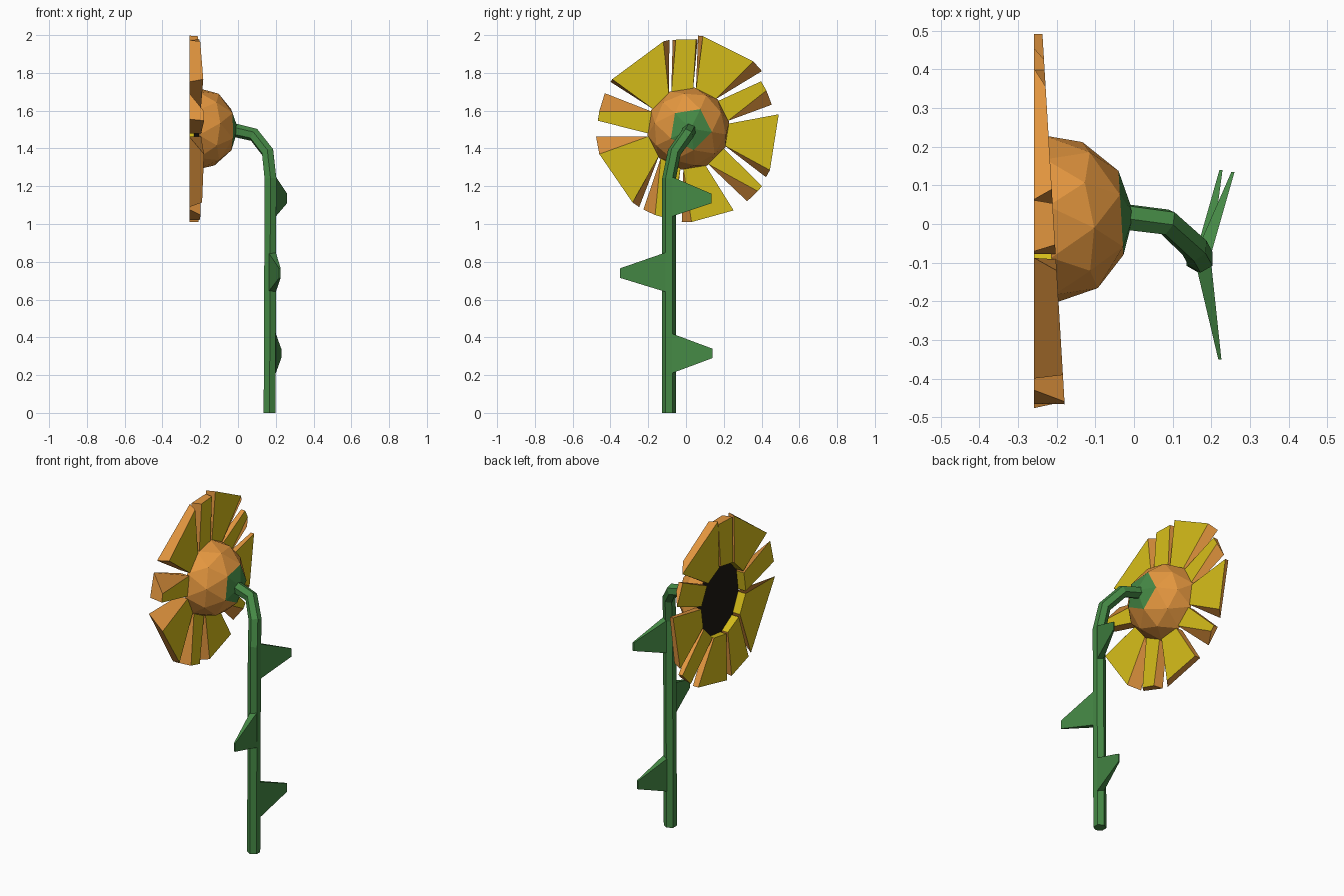
import bpy, bmesh
from math import radians, sin, cos
from mathutils import Matrix

if "Cube" in bpy.data.objects:
    bpy.data.objects.remove(bpy.data.objects["Cube"])


def material(name, r, g, b):
    m = bpy.data.materials.new(name)
    m.diffuse_color = (r, g, b, 1)
    m.use_nodes = True
    m.node_tree.nodes["Principled BSDF"].inputs["Base Color"].default_value = m.diffuse_color
    return m


GREEN = material("green", 0.06, 0.25, 0.06)
ORANGE = material("orange", 0.78, 0.31, 0.05)
YELLOW = material("yellow", 0.66, 0.50, 0.01)
DARK = material("dark", 0.012, 0.009, 0.006)

CX, CY, CZ, R = -0.22, 0.012, 1.505, 0.22
PHASE, TILT = 9, 0.06


def finish(bm, name, mats):
    bmesh.ops.recalc_face_normals(bm, faces=bm.faces[:])
    me = bpy.data.meshes.new(name)
    bm.to_mesh(me)
    bm.free()
    for m in mats:
        me.materials.append(m)
    ob = bpy.data.objects.new(name, me)
    bpy.context.collection.objects.link(ob)
    return ob


def wedge(bm, a, b):
    """Solid between two matching quads; returns end faces and side faces."""
    va = [bm.verts.new(p) for p in a]
    vb = [bm.verts.new(p) for p in b]
    ends = [bm.faces.new(va), bm.faces.new(vb)]
    sides = [bm.faces.new((va[i], va[(i + 1) % 4], vb[(i + 1) % 4], vb[i])) for i in range(4)]
    return ends, sides


# Flower head: half icosphere facing +x, green cap at the pole, dark seed disc
bm = bmesh.new()
bmesh.ops.create_icosphere(bm, subdivisions=2, radius=R)
bmesh.ops.delete(bm, geom=[v for v in bm.verts if v.co.z < -0.01], context='VERTS')
pole = max(bm.verts, key=lambda v: v.co.z)
for f in bm.faces:
    f.material_index = 1 if pole in f.verts else 0
rim = [e for e in bm.edges if e.is_boundary]
for f in bmesh.ops.contextual_create(bm, geom=rim)["faces"]:
    f.material_index = 2
bm.transform(Matrix.Translation((CX, CY, CZ)) @ Matrix.Rotation(TILT * -1 + 2 * TILT, 4, 'Z')
             @ Matrix.Rotation(radians(90), 4, 'Y') @ Matrix.Rotation(radians(PHASE), 4, 'Z'))
finish(bm, "flower_head", [ORANGE, GREEN, DARK])


# Petals: one flat wedge per rim edge, yellow faces and slanted orange sides
def polar(deg, r, back):
    y, z = r * sin(radians(90 - deg)), r * sin(radians(deg))
    x = -0.208 - TILT * y if back else -0.258
    return (x, CY + y, CZ + z)


# back outer angles, front outer angles, outer radius
petals = [
    (26, 33, 16, 33, 0.46),
    (46, 81, 38, 84, 0.495),
    (85, 98, 84, 100, 0.475),
    (106, 147, 102, 149, 0.48),
    (169, 175, 157, 174, 0.48),
    (196, 233, 185, 238, 0.49),
    (249, 260, 241, 261, 0.49),
    (272, 299, 266, 299, 0.495),
    (318, 322, 309, 322, 0.495),
    (333, 369, 328, 369, 0.485),
]
bm = bmesh.new()
for i, (b0, b1, f0, f1, r) in enumerate(petals):
    in0 = PHASE + 36 * i + 2
    in1 = in0 + 32

    def quad(a0, a1, back):
        return [polar(in0, 0.213, back), polar(a0, r, back), polar(a1, r, back), polar(in1, 0.213, back)]

    ends, sides = wedge(bm, quad(b0, b1, True), quad(f0, f1, False))
    for f in sides[:3]:
        f.material_index = 1
finish(bm, "petals", [YELLOW, ORANGE])

# Stem: six-sided tube along a bent path
cu = bpy.data.curves.new("stem", 'CURVE')
cu.dimensions = '3D'
cu.bevel_depth = 0.036
cu.bevel_resolution = 1
cu.use_fill_caps = True
path = [(0.167, -0.09, 0), (0.172, -0.09, 1.24), (0.157, -0.062, 1.38),
        (0.085, 0.005, 1.472), (-0.02, 0.018, 1.497)]
sp = cu.splines.new('POLY')
sp.points.add(len(path) - 1)
for p, co in zip(sp.points, path):
    p.co = (*co, 1)
    p.radius = 1
sp.use_smooth = False
cu.materials.append(GREEN)
stem = bpy.data.objects.new("stem", cu)
bpy.context.collection.objects.link(stem)


# Leaves: tapering wedges alternating along the stem (base y, tip x, tip y, base z, tip drop)
bm = bmesh.new()
for by, tx, ty, z, tz in [(-0.075, 0.225, 0.14, 0.21, 0.08),
                          (-0.105, 0.222, -0.35, 0.64, 0.075),
                          (-0.075, 0.256, 0.135, 1.04, 0.07)]:
    base = [(0.16, by, z), (0.2, by, z), (0.2, by, z + 0.21), (0.16, by, z + 0.21)]
    tip = [(tx - 0.004, ty, z + tz), (tx + 0.004, ty, z + tz),
           (tx + 0.004, ty, z + tz + 0.05), (tx - 0.004, ty, z + tz + 0.05)]
    wedge(bm, base, tip)
finish(bm, "leaves", [GREEN])
